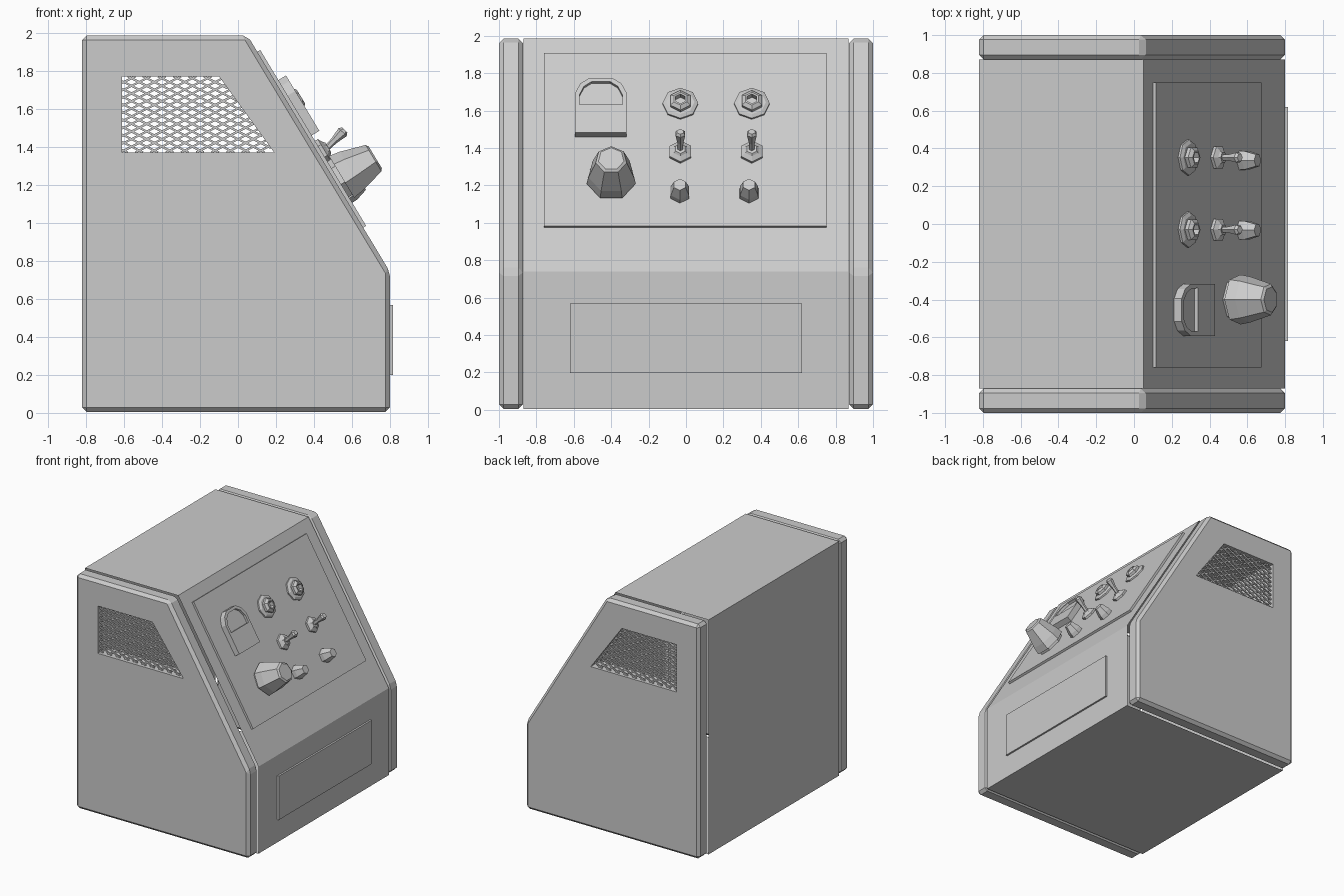
import bpy, bmesh, math
from mathutils import Matrix, Vector

if "Cube" in bpy.data.objects:
    bpy.data.objects.remove(bpy.data.objects["Cube"])

PROFILE = [(-0.82, 0.005), (0.80, 0.005), (0.80, 0.74), (0.05, 1.985), (-0.82, 1.985)]
VENT = [(-0.61, 1.37), (0.19, 1.37), (-0.10, 1.77), (-0.61, 1.77)]
SLOPE = (Vector((0.80, 0, 0.74)) - Vector((0.05, 0, 1.985))).normalized()


def frame(ax, ay, loc):
    ax, ay = Vector(ax), Vector(ay)
    m = Matrix((ax, ay, ax.cross(ay))).transposed().to_4x4()
    m.translation = loc
    return m


def front(y):
    """Local xy is the xz plane, extruding toward -y."""
    return frame((1, 0, 0), (0, 0, 1), (0, y, 0))


def on_slope(y, z, h=0.0):
    """Frame on the slanted face: local z is its outward normal."""
    m = frame((0, 1, 0), -SLOPE, (0.05 + (1.985 - z) * 0.75 / 1.245, y, z))
    return m @ Matrix.Translation((0, 0, h))


def finish(name, bm):
    bmesh.ops.recalc_face_normals(bm, faces=bm.faces)
    me = bpy.data.meshes.new(name)
    bm.to_mesh(me)
    bm.free()
    ob = bpy.data.objects.new(name, me)
    bpy.context.collection.objects.link(ob)
    return ob


def add_prism(bm, pts, depth, m, caps=True):
    lo = [bm.verts.new(m @ Vector((a, b, 0))) for a, b in pts]
    hi = [bm.verts.new(m @ Vector((a, b, depth))) for a, b in pts]
    n = len(pts)
    for i in range(n):
        j = (i + 1) % n
        bm.faces.new((lo[i], lo[j], hi[j], hi[i]))
    if caps:
        bm.faces.new(lo[::-1])
        bm.faces.new(hi)


def prism(name, pts, depth, m, caps=True):
    bm = bmesh.new()
    add_prism(bm, pts, depth, m, caps)
    return finish(name, bm)


def rect(w, h):
    return [(-w, -h), (w, -h), (w, h), (-w, h)]


def lathe(name, sections, sides, m):
    """Stack of (radius, height) rings, closed at both ends."""
    bm = bmesh.new()
    rings = []
    for r, h in sections:
        rings.append([bm.verts.new(m @ Vector((r * math.sin(2 * math.pi * i / sides),
                                               r * math.cos(2 * math.pi * i / sides), h)))
                      for i in range(sides)])
    for a, b in zip(rings, rings[1:]):
        for i in range(sides):
            j = (i + 1) % sides
            bm.faces.new((a[i], a[j], b[j], b[i]))
    bm.faces.new(rings[0])
    bm.faces.new(rings[-1])
    return finish(name, bm)


def bevel(ob, width):
    mod = ob.modifiers.new("bevel", 'BEVEL')
    mod.width, mod.segments = width, 1


def cut(ob, cutter):
    mod = ob.modifiers.new("cut", 'BOOLEAN')
    mod.operation, mod.solver, mod.object = 'DIFFERENCE', 'EXACT', cutter
    bpy.context.view_layer.objects.active = ob
    for md in list(ob.modifiers):
        bpy.ops.object.modifier_apply(modifier=md.name)
    bpy.data.objects.remove(cutter)


def clip(p, d):
    """Part of the line p + t*d inside the vent outline."""
    t0, t1 = -9.0, 9.0
    for a, b in zip(VENT, VENT[1:] + VENT[:1]):
        a, b = Vector(a), Vector(b)
        n = Vector((a.y - b.y, b.x - a.x))
        num, den = n.dot(p - a), n.dot(d)
        if abs(den) < 1e-9:
            continue
        t = -num / den
        if den > 0:
            t0 = max(t0, t)
        else:
            t1 = min(t1, t)
    return t0, t1


# Hollow wedge body between the side panels
prism("body_shell", PROFILE, 1.74, front(0.87), caps=False)

# Side panels with vent openings, and woven grilles
for side, y_panel, y_grille in (("left", -0.872, -0.965), ("right", 1.0, 0.975)):
    panel = prism(side + "_side_panel", PROFILE, 0.128, front(y_panel))
    bevel(panel, 0.024)
    cut(panel, prism("vent_cutter", VENT, 0.4, front(y_panel + 0.15)))
    bm = bmesh.new()
    for s in (0.5, -0.5):
        d = Vector((1, s)).normalized()
        n = Vector((-d.y, d.x)) * 0.0055
        for i in range(60):
            p = Vector((-0.2, 0.9 + i * 0.04))
            t0, t1 = clip(p, d)
            if t1 - t0 > 0.01:
                a, b = p + d * t0, p + d * t1
                add_prism(bm, [a - n, b - n, b + n, a + n], 0.01,
                          front(y_grille + (0.004 if s > 0 else 0)))
    finish(side + "_vent_grille", bm)

# Raised plates on the slope and the lower front
prism("control_plate", rect(0.755, 0.54), 0.018, on_slope(-0.005, 1.437))
prism("lower_front_plate", rect(0.62, 0.185), 0.015,
      frame((0, 1, 0), (0, 0, 1), (0.80, 0, 0.383)))

# Dial meter: arched case with a recessed window
arch = [(0.138, 0.07), (0.11, 0.13), (0.06, 0.165), (-0.06, 0.165), (-0.11, 0.13), (-0.138, 0.07)]
m = on_slope(-0.455, 1.60)
meter = prism("meter_case", [(-0.138, -0.175), (0.138, -0.175)] + arch, 0.065, m)
window = [(-0.115, 0), (0.115, 0)] + [(a * 0.83, b * 0.86) for a, b in arch]
cut(meter, prism("window_cutter", window, 0.1, m @ Matrix.Translation((0, 0, 0.045))))

# Large knob
lathe("large_knob_skirt", [(0.115, 0.015), (0.115, 0.04)], 7, on_slope(-0.40, 1.215))
lathe("large_knob", [(0.135, 0.04), (0.125, 0.10), (0.085, 0.235), (0.07, 0.245)], 7,
      on_slope(-0.40, 1.215))

# Two columns: jack socket, toggle switch, small knob
for k, y in enumerate((-0.03, 0.352)):
    tag = "_%d" % (k + 1)
    m = on_slope(y, 1.625)
    lathe("jack_washer" + tag, [(0.095, 0.015), (0.095, 0.03), (0.075, 0.04)], 8, m)
    lathe("jack_nut" + tag, [(0.062, 0.038), (0.062, 0.06), (0.04, 0.075), (0.03, 0.075),
                             (0.03, 0.04)], 6, m)
    m = on_slope(y, 1.365)
    lathe("toggle_nut" + tag, [(0.066, 0.015), (0.066, 0.035), (0.04, 0.05), (0.03, 0.06)], 6, m)
    lathe("toggle_lever" + tag, [(0.016, 0.0), (0.018, 0.06), (0.03, 0.125), (0.02, 0.14)], 6,
          m @ Matrix.Translation((0, 0, 0.045)) @ Matrix.Rotation(math.radians(-14), 4, 'X'))
    lathe("small_knob" + tag, [(0.058, 0.015), (0.056, 0.05), (0.036, 0.115)], 6,
          on_slope(y - 0.012 * k - 0.003, 1.145))
